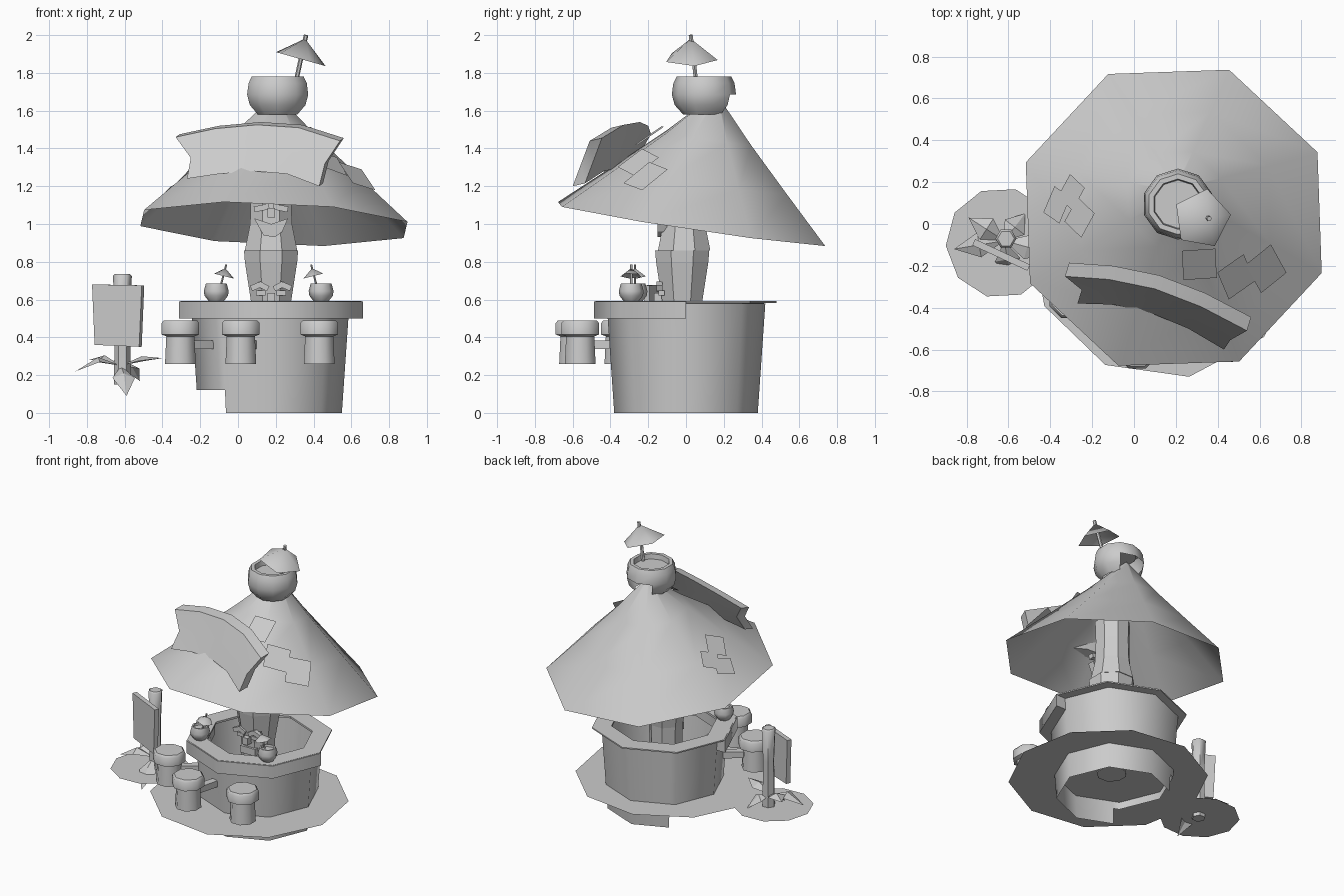
import bpy, bmesh, math
from mathutils import Vector, Matrix
from mathutils.bvhtree import BVHTree

if "Cube" in bpy.data.objects:
    bpy.data.objects.remove(bpy.data.objects["Cube"])


def mesh(name, verts, faces, smooth=False):
    me = bpy.data.meshes.new(name)
    me.from_pydata([tuple(v) for v in verts], [], faces)
    bm = bmesh.new()
    bm.from_mesh(me)
    bmesh.ops.remove_doubles(bm, verts=bm.verts, dist=0.0005)
    bmesh.ops.recalc_face_normals(bm, faces=bm.faces)
    bm.to_mesh(me)
    bm.free()
    ob = bpy.data.objects.new(name, me)
    bpy.context.collection.objects.link(ob)
    if smooth:
        bpy.ops.object.select_all(action='DESELECT')
        ob.select_set(True)
        bpy.context.view_layer.objects.active = ob
        bpy.ops.object.shade_smooth_by_angle(angle=math.radians(48))
    return ob


def lathe(name, prof, n, at=(0, 0, 0), axis=(0, 0, 1), start=0.0, steps=None, loop=False, smooth=False):
    """Spin (radius, height) points; steps < n gives a part turn with end caps."""
    full = steps is None
    cols = n if full else steps + 1
    m = len(prof)
    rot = Vector(axis).to_track_quat('Z', 'Y') if tuple(axis) != (0, 0, 1) else Matrix.Identity(3)
    verts, faces = [], []
    for i in range(cols):
        a = math.radians(start + 360 * i / n)
        for r, h in prof:
            verts.append(Vector(at) + rot @ Vector((r * math.cos(a), r * math.sin(a), h)))
    for i in range(n if full else steps):
        j = (i + 1) % cols
        for k in range(m if loop else m - 1):
            l = (k + 1) % m
            ids = [i * m + k, j * m + k, j * m + l, i * m + l]
            if prof[k][0] < 1e-6:
                ids = [ids[0], ids[2], ids[3]]
            elif prof[l][0] < 1e-6:
                ids = ids[:3]
            faces.append(ids)
    if not full:
        faces += [list(range(m)), list(range((cols - 1) * m, cols * m))]
    return mesh(name, verts, faces, smooth)


def box(name, at, size, rot_z=0.0, rot_y=0.0):
    M = Matrix.Translation(at) @ Matrix.Rotation(rot_z, 4, 'Z') @ Matrix.Rotation(rot_y, 4, 'Y')
    v = [M @ Vector((x * size[0] / 2, y * size[1] / 2, z * size[2] / 2))
         for x in (-1, 1) for y in (-1, 1) for z in (-1, 1)]
    return mesh(name, v, [(0, 1, 3, 2), (4, 6, 7, 5), (0, 4, 5, 1), (2, 3, 7, 6), (0, 2, 6, 4), (1, 5, 7, 3)])


def rod(name, a, b, r, n=6):
    d = Vector(b) - Vector(a)
    return lathe(name, [(0, 0), (r, 0), (r, d.length), (0, d.length)], n, a, d)


# ground patches (the large one is also the floor inside the bar)
lathe("ground_disc", [(0, 0), (0.655, 0)], 10, (0.15, -0.085, 0.175), start=280)
lathe("sign_ground_disc", [(0, 0), (0.265, 0)], 10, (-0.635, -0.09, 0.175), start=75)

# bar wall: octagon, the left side stops short of the bottom
bv, bf = [], []
cuts = [0, 1, 2, 2.87, 3, 4, 5, 5.13, 6, 7, 8]


def wall(k, z):
    r, lo = 0.38 + 0.04 * z / 0.58, math.floor(k)
    p, q = [Vector((0.17 + r * math.cos(i * math.pi / 4), r * math.sin(i * math.pi / 4), z)) for i in (lo, lo + 1)]
    return p.lerp(q, k - lo)


for k, l in zip(cuts, cuts[1:]):
    low = 0.12 if 2.8 < k < 5.1 else 0.0
    o = len(bv)
    bv += [wall(k, low), wall(l, low), wall(l, 0.58), wall(k, 0.58)]
    bf.append((o, o + 1, o + 2, o + 3))
mesh("bar_wall", bv, bf, True)

# counter top: thin ring plus thick front half
lathe("counter_top", [(0.35, 0.578), (0.48, 0.583), (0.48, 0.592), (0.35, 0.592)], 8, (0.175, 0, 0), loop=True)
lathe("counter_front", [(0.36, 0.5), (0.488, 0.5), (0.488, 0.59), (0.36, 0.59)], 8, (0.175, 0.0, 0),
      start=180, steps=4, loop=True, smooth=True)

# stools, two with arms to the bar
for x, y, arm in ((-0.305, -0.35, 1), (0.015, -0.59, 1), (0.43, -0.56, 0)):
    lathe("stool_leg", [(0, 0.26), (0.088, 0.26), (0.08, 0.42)], 8, (x, y, 0), start=22.5, smooth=True)
    lathe("stool_seat", [(0.08, 0.405), (0.108, 0.415), (0.108, 0.475), (0.095, 0.49), (0, 0.49)], 8,
          (x, y, 0), start=22.5, smooth=True)
    if arm:
        d = Vector((0.17 - x, -y, 0))
        length = d.length - 0.38
        mid = Vector((x, y, 0.36)) + d.normalized() * length / 2
        box("stool_arm", mid, (length, 0.05, 0.045), math.atan2(d.y, d.x))

# carved totem post
lathe("totem_lower", [(0, 0.17), (0.1, 0.17), (0.115, 0.59), (0.15, 0.8), (0.155, 0.86), (0, 0.86)], 8,
      (0.175, -0.02, 0), start=22.5)
lathe("totem_upper", [(0, 0.86), (0.15, 0.86), (0.12, 1.0), (0.115, 1.15), (0.12, 1.3), (0, 1.3)], 8,
      (0.175, -0.01, 0), start=22.5)
for s in (-1, 1):
    for k, ang in enumerate((0.5, -0.4)):
        box("totem_brow", (0.175 + s * (0.04 + 0.04 * k), -0.14, 0.67), (0.055, 0.03, 0.03), rot_y=-s * ang)
    box("totem_eye", (0.175 + s * 0.055, -0.13, 0.635), (0.05, 0.03, 0.025))
    box("upper_brow", (0.175 + s * 0.05, -0.125, 1.085), (0.08, 0.04, 0.03), rot_y=s * 0.2)
box("totem_nose", (0.175, -0.14, 0.61), (0.04, 0.06, 0.05))
box("totem_mouth", (0.175, -0.12, 0.53), (0.12, 0.04, 0.05))
box("upper_nose", (0.175, -0.135, 1.06), (0.04, 0.05, 0.05))
outline = [(-0.09, 1.03), (0, 1.0), (0.09, 1.03), (0.06, 0.96), (0.02, 0.93), (-0.04, 0.94)]
mesh("upper_mouth", [(0.175 + x, y, z) for y in (-0.15, -0.1) for x, z in outline],
     [range(6), range(6, 12)] + [(i, (i + 1) % 6, (i + 1) % 6 + 6, i + 6) for i in range(6)])

# roof: tilted octagonal cone leaning to its peak
peak = Vector((0.2, 0.16, 1.69))
rings = []
for t, drop in ((0, 0), (0.35, 0.01), (0.68, 0.015), (0.97, 0)):
    for i in range(8):
        a = math.radians(22.5 + 45 * i + 2)
        x, y = 0.19 + 0.755 * math.cos(a), 0.03 + 0.755 * math.sin(a)
        p = Vector((x, y, 1.0 - 0.15 * (y - 0.03) - 0.04 * (x - 0.19))).lerp(peak, t)
        rings.append(p - Vector((0, 0, drop)))
rf = [(r * 8 + i, r * 8 + (i + 1) % 8, r * 8 + 8 + (i + 1) % 8, r * 8 + 8 + i) for r in range(3) for i in range(8)]
rf += [(24 + i, 24 + (i + 1) % 8, 32) for i in range(8)]
mesh("thatch_roof", rings + [peak], rf, True)
tree = BVHTree.FromPolygons(rings + [peak], rf)

# patches lying on the roof
for x, y, w, h, ang, lift in ((-0.29, 0.15, 0.12, 0.13, -0.5, 0.015), (-0.355, 0.09, 0.12, 0.14, -0.4, 0.02),
                              (-0.25, 0.03, 0.14, 0.14, -0.5, 0.015), (0.31, -0.17, 0.16, 0.17, 0.05, 0.04),
                              (0.47, -0.24, 0.16, 0.17, 0.4, 0.035), (0.61, -0.2, 0.16, 0.19, 0.5, 0.04)):
    loc, nor, _, _ = tree.ray_cast(Vector((x, y, 3)), Vector((0, 0, -1)))
    if nor.z < 0:
        nor = -nor
    u = Vector((math.cos(ang), math.sin(ang), 0))
    u = (u - nor * u.dot(nor)).normalized()
    v = nor.cross(u)
    c = loc + nor * lift
    mesh("roof_patch", [c + u * a * w / 2 + v * b * h / 2 for a, b in ((-1, -1), (1, -1), (1, 1), (-1, 1))],
         [(0, 1, 2, 3)])

# arched banner board with notched ends: top and bottom edges of the front side
top = [(-0.33, -0.25, 1.46), (-0.12, -0.265, 1.505), (0.1, -0.31, 1.525), (0.32, -0.395, 1.51), (0.54, -0.51, 1.44)]
bot = [(-0.27, -0.38, 1.24), (-0.1, -0.385, 1.265), (0.08, -0.425, 1.28), (0.26, -0.5, 1.265), (0.43, -0.6, 1.2)]
front = []
for i, (a, b) in enumerate(zip(top, bot)):
    a, b = Vector(a), Vector(b)
    m = (a + b) / 2 + Vector((0.05 if i == 0 else -0.025 if i == 4 else 0, 0, 0))
    front += [a, m, b]
back = [p + Vector((0.02, 0.065, 0.015)) for p in front]
f = []
for o in (0, 15):
    f += [(o + 3 * i + k, o + 3 * i + k + 1, o + 3 * i + k + 4, o + 3 * i + k + 3) for i in range(4) for k in (0, 1)]
border = [0, 3, 6, 9, 12, 13, 14, 11, 8, 5, 2, 1]
f += [(p, q, q + 15, p + 15) for p, q in zip(border, border[1:] + border[:1])]
mesh("banner_board", front + back, f, True)

# coconut on the roof, broken away at the back over the peak
nut = lathe("roof_coconut", [(0.11, 1.58), (0.155, 1.63), (0.17, 1.685), (0.162, 1.745), (0.145, 1.78), (0.12, 1.78),
                             (0.115, 1.745), (0, 1.745)], 10, (0.21, 0.095, 0), start=18, smooth=True)
bm = bmesh.new()
bm.from_mesh(nut.data)
gone = [q for q in bm.faces if q.calc_center_median().y > 0.19 and q.calc_center_median().z < 1.68]
bmesh.ops.delete(bm, geom=gone, context='FACES')
bm.to_mesh(nut.data)
bm.free()


def umbrella(name, foot, rim, axis, r, h, stick):
    ax = Vector(axis).normalized()
    lathe(name + "_canopy", [(r, 0), (0, h)], 5, rim, ax, start=-10, smooth=True)
    rod(name + "_stick", foot, Vector(rim) + ax * (h + 0.02), stick)


umbrella("roof_umbrella", (0.295, 0.06, 1.7), (0.325, 0.025, 1.875), (0.27, 0.0, 0.96), 0.145, 0.11, 0.012)

# coconut cups on the counter
for x, y, s in ((-0.115, -0.27, 1), (0.44, -0.29, -1)):
    lathe("coconut_cup", [(0, 0.59), (0.04, 0.592), (0.062, 0.62), (0.066, 0.645), (0.055, 0.685), (0.044, 0.685),
                          (0.042, 0.67), (0, 0.67)], 8, (x, y, 0), smooth=True)
    umbrella("cup_umbrella", (x + s * 0.02, y, 0.66), (x + s * 0.038, y, 0.725), (s * 0.25, 0, 1), 0.058, 0.042, 0.006)

# sign on a post with leaves at the foot
lathe("sign_post", [(0, 0.15), (0.045, 0.15), (0.04, 0.5), (0.05, 0.725), (0.04, 0.735), (0, 0.735)], 6,
      (-0.612, -0.07, 0), smooth=True)
ang = math.atan2(-0.13, 0.28)
C = Vector((-0.63, -0.15, 0))
sv = []
for d in (-0.016, 0.016):
    for w, z in ((-0.135, 0.36), (0.125, 0.35), (0.14, 0.675), (-0.15, 0.68)):
        sv.append(C + Vector((w * math.cos(ang) - d * math.sin(ang), w * math.sin(ang) + d * math.cos(ang), z)))
mesh("sign_board", sv, [(0, 1, 2, 3), (4, 5, 6, 7)] + [(i, (i + 1) % 4, (i + 1) % 4 + 4, i + 4) for i in range(4)])

base = Vector((-0.62, -0.08, 0.25))
for tx, ty, tz, lift in ((-0.86, -0.12, 0.22, 0.06), (-0.4, -0.14, 0.29, 0.03), (-0.59, -0.26, 0.09, 0.04),
                         (-0.79, 0.03, 0.28, 0.04), (-0.52, 0.05, 0.17, 0.05)):
    tip = Vector((tx, ty, tz))
    side = (tip - base).cross(Vector((0, 0, 1))).normalized() * 0.06
    mid = base.lerp(tip, 0.5) + Vector((0, 0, lift))
    dn = Vector((0, 0, -0.025))
    mesh("leaf", [base, mid + side + dn, mid, mid - side + dn, tip], [(0, 1, 2), (0, 2, 3), (1, 4, 2), (2, 4, 3)])
